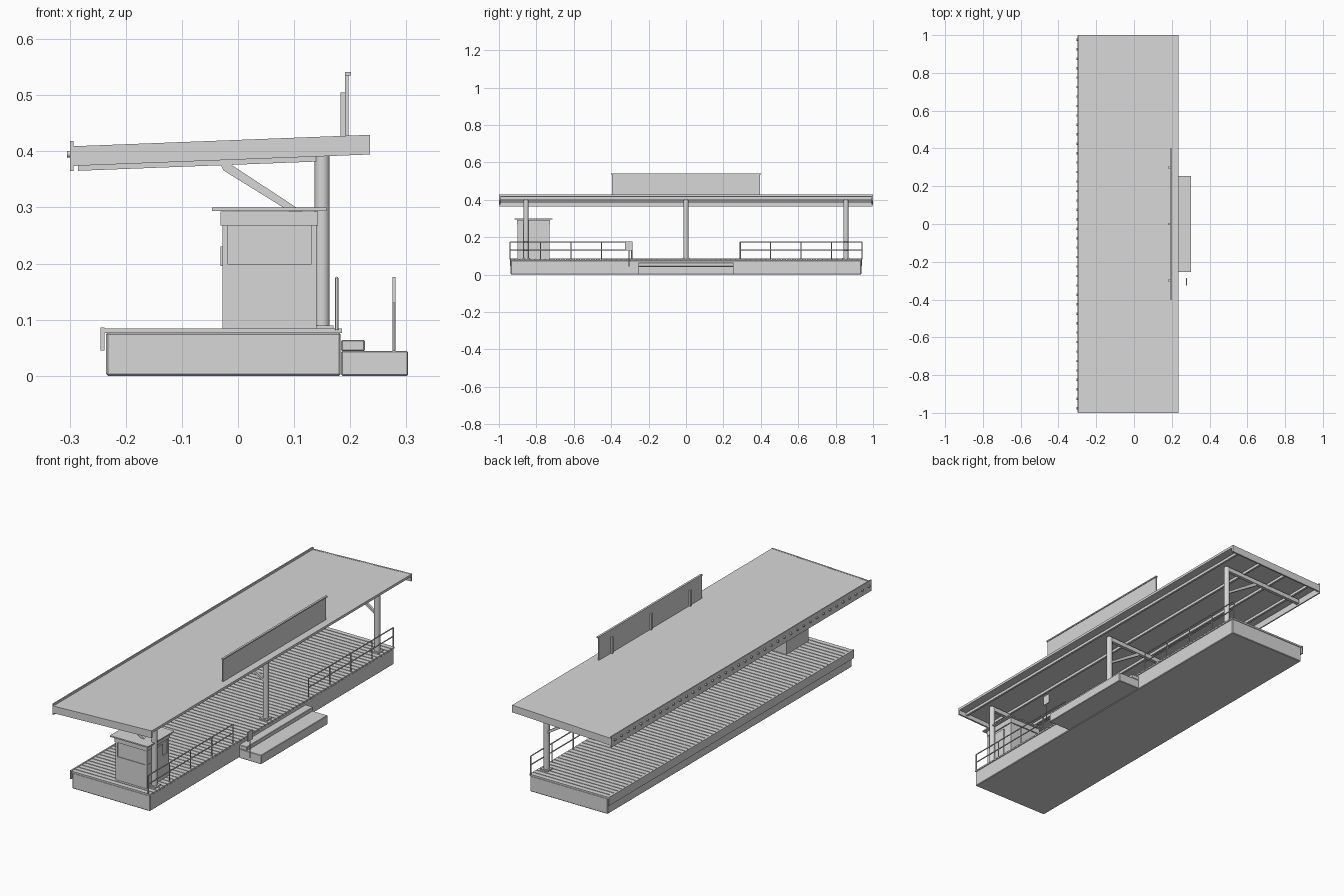
import bpy, bmesh, math
from mathutils import Vector

if "Cube" in bpy.data.objects:
    bpy.data.objects.remove(bpy.data.objects["Cube"])

grey = bpy.data.materials.new("light_grey")
grey.diffuse_color = (0.68, 0.68, 0.68, 1)
grey.use_nodes = True
grey.node_tree.nodes["Principled BSDF"].inputs["Base Color"].default_value = grey.diffuse_color


def finish(name, bm):
    bmesh.ops.recalc_face_normals(bm, faces=bm.faces)
    me = bpy.data.meshes.new(name)
    bm.to_mesh(me)
    bm.free()
    me.materials.append(grey)
    ob = bpy.data.objects.new(name, me)
    bpy.context.collection.objects.link(ob)
    return ob


def add_box(bm, x0, x1, y0, y1, z0, z1):
    vs = bmesh.ops.create_cube(bm, size=1)["verts"]
    for v in vs:
        v.co = Vector((x0 + (v.co.x + .5) * (x1 - x0),
                       y0 + (v.co.y + .5) * (y1 - y0),
                       z0 + (v.co.z + .5) * (z1 - z0)))


def boxes(name, items, bevel=0):
    bm = bmesh.new()
    for b in items:
        add_box(bm, *b)
    ob = finish(name, bm)
    if bevel:
        m = ob.modifiers.new("bevel", "BEVEL")
        m.width = bevel
        m.segments = 1
    return ob


def prisms(name, profile, spans):
    """Extrude an xz profile along y over each (y0, y1) span."""
    bm = bmesh.new()
    for y0, y1 in spans:
        a = [bm.verts.new((x, y0, z)) for x, z in profile]
        b = [bm.verts.new((x, y1, z)) for x, z in profile]
        n = len(profile)
        bm.faces.new(a)
        bm.faces.new(b[::-1])
        for i in range(n):
            bm.faces.new((a[i], a[(i + 1) % n], b[(i + 1) % n], b[i]))
    return finish(name, bm)


def rods(name, segs, r, sides=8):
    """Round bars between pairs of points."""
    bm = bmesh.new()
    for p, q in segs:
        p, q = Vector(p), Vector(q)
        d = q - p
        mat = d.to_track_quat('Z', 'Y').to_matrix().to_4x4()
        mat.translation = (p + q) / 2
        bmesh.ops.create_cone(bm, cap_ends=True, segments=sides, radius1=r,
                              radius2=r, depth=d.length, matrix=mat)
    ob = finish(name, bm)
    bpy.ops.object.select_all(action='DESELECT')
    ob.select_set(True)
    bpy.context.view_layer.objects.active = ob
    bpy.ops.object.shade_smooth_by_angle(angle=math.radians(50))
    return ob


def roof_z(x):
    return 0.408 + (x + 0.295) * 0.0385


def sloped(x0, x1, top, bottom):
    """Parallelogram following the roof, given depths below its top."""
    return [(x0, roof_z(x0) - bottom), (x1, roof_z(x1) - bottom),
            (x1, roof_z(x1) - top), (x0, roof_z(x0) - top)]


# Platform base, planked deck and edge board
boxes("platform_base", [(-0.235, 0.183, -0.937, 0.937, 0, 0.077)], 0.003)
n, pitch = 70, 1.88 / 70
boxes("deck_planks", [(-0.238, 0.185, -0.94 + i * pitch + 0.002,
                       -0.94 + (i + 1) * pitch - 0.002, 0.076, 0.084) for i in range(n)])
boxes("edge_board", [(-0.245, -0.238, -0.94, 0.94, 0.045, 0.086)])

# Entry steps
boxes("lower_step", [(0.184, 0.303, -0.255, 0.255, 0, 0.044)], 0.002)
boxes("upper_step", [(0.184, 0.226, -0.255, 0.255, 0.044, 0.064)], 0.002)

# Columns, base plates, rafters and braces
bays = (-0.855, 0, 0.855)
rods("columns", [((0.15, y, 0.084), (0.15, y, 0.4)) for y in bays], 0.0135, 20)
boxes("column_plates", [(0.13, 0.17, y - 0.02, y + 0.02, 0.083, 0.09) for y in bays])
prisms("rafters", sloped(-0.285, 0.16, 0.022, 0.043), [(y - 0.008, y + 0.008) for y in bays])
prisms("braces", [(-0.031, 0.376), (-0.026, 0.366), (0.142, 0.262), (0.142, 0.275), (-0.015, 0.378)],
       [(y - 0.006, y + 0.006) for y in bays])

# Roof sheet, end boards, purlins and raised left lip
prisms("roof_sheet", sloped(-0.294, 0.235, 0, 0.012), [(-0.995, 0.995)])
prisms("roof_end_boards", sloped(-0.296, 0.235, -0.001, 0.034), [(-1, -0.992), (0.992, 1)])
for i, x in enumerate((-0.24, -0.1, 0.05, 0.19)):
    prisms("purlin_%d" % (i + 1), sloped(x - 0.005, x + 0.005, 0.01, 0.025), [(-0.992, 0.992)])
boxes("roof_lip", [(-0.299, -0.293, -0.998, 0.998, 0.365, 0.418)])

# Row of small bulbs along the track edge
rods("edge_bulbs", [((-0.298, -0.975 + i * 0.05, 0.395), (-0.305, -0.975 + i * 0.05, 0.395))
                    for i in range(40)], 0.006, 8)

# Blank roof sign with cap and supports
boxes("sign_panel", [(0.191, 0.197, -0.395, 0.395, 0.418, 0.536)])
boxes("sign_cap", [(0.191, 0.201, -0.4, 0.4, 0.535, 0.541)])
boxes("sign_supports", [(0.183, 0.191, y - 0.005, y + 0.005, 0.415, 0.505) for y in (-0.3, 0, 0.3)])

# Kiosk: lower walls, window storey, head band, roof slab
boxes("kiosk_lower", [(-0.028, 0.14, -0.9, -0.73, 0.084, 0.198)])
boxes("kiosk_upper", [(-0.025, 0.137, -0.897, -0.733, 0.198, 0.268)])
boxes("kiosk_corners", [(x, x + 0.01, y, y + 0.01, 0.198, 0.268)
                        for x in (-0.028, 0.13) for y in (-0.9, -0.74)])
boxes("kiosk_band", [(-0.031, 0.143, -0.903, -0.727, 0.268, 0.293)])
boxes("kiosk_roof", [(-0.046, 0.158, -0.917, -0.715, 0.294, 0.3)])
boxes("kiosk_door", [(0.138, 0.143, -0.845, -0.78, 0.088, 0.255)])
boxes("kiosk_sill", [(-0.031, -0.027, -0.88, -0.75, 0.196, 0.23)])

# Railings either side of the steps
rails = []
for s in (-1, 1):
    rails += [((0.176, s * 0.29, z), (0.176, s * 0.94, z)) for z in (0.132, 0.174)]
    rails += [((0.176, s * (0.29 + i * 0.1625), 0.082), (0.176, s * (0.29 + i * 0.1625), 0.174))
              for i in range(5)]
rods("railings", rails, 0.0028, 8)

# Ticket reader on a thin pole
rods("reader_pole", [((0.278, -0.305, 0.044), (0.278, -0.305, 0.15))], 0.0025, 8)
boxes("reader_box", [(0.2755, 0.2805, -0.325, -0.287, 0.13, 0.176)])
